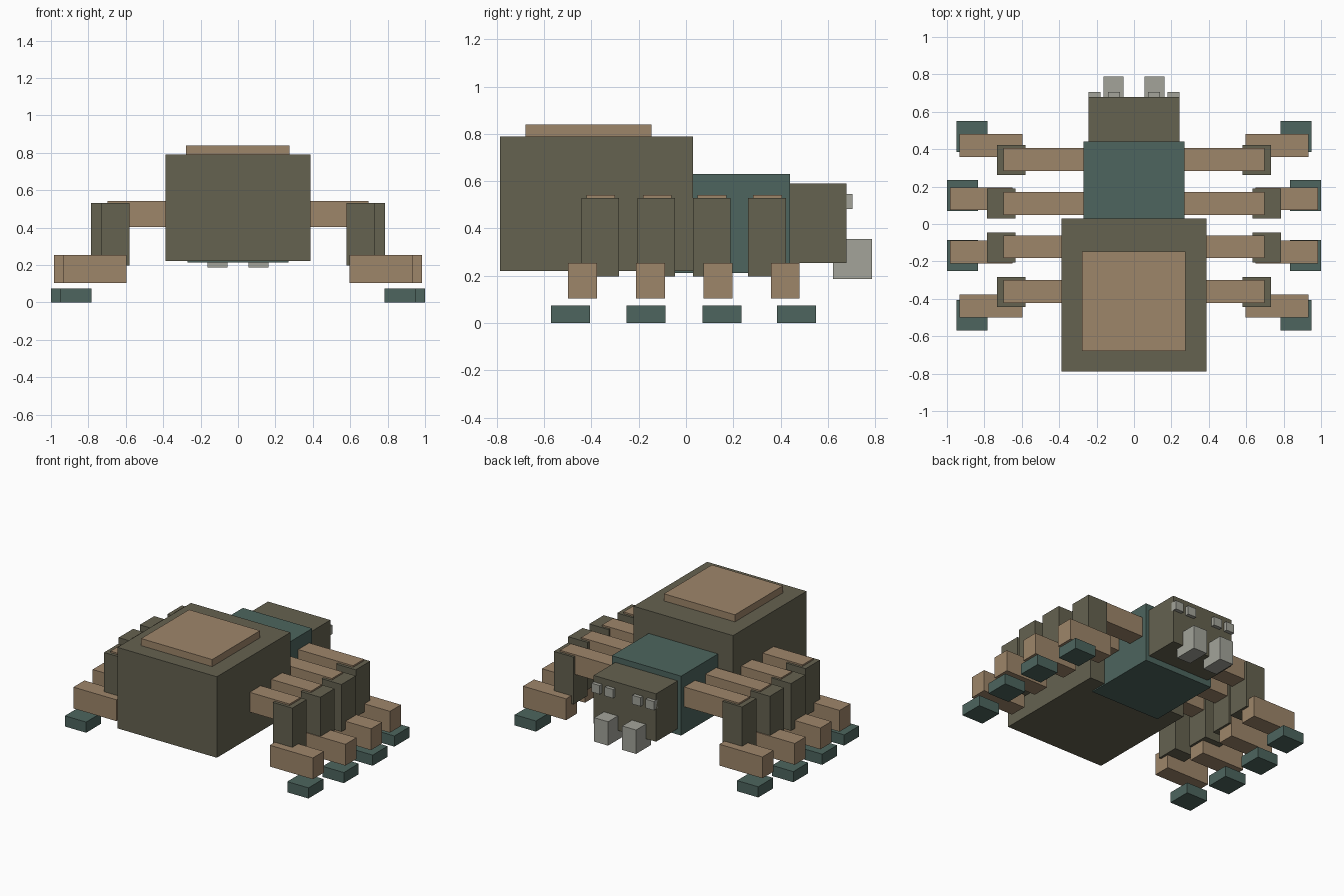
import bpy
import bmesh

if "Cube" in bpy.data.objects:
    bpy.data.objects.remove(bpy.data.objects["Cube"])


def material(name, r, g, b):
    """Flat material from 0-255 display values, stored as linear."""
    def lin(c):
        c /= 255
        return c / 12.92 if c <= 0.04045 else ((c + 0.055) / 1.055) ** 2.4
    m = bpy.data.materials.new(name)
    m.diffuse_color = (lin(r), lin(g), lin(b), 1)
    m.use_nodes = True
    m.node_tree.nodes["Principled BSDF"].inputs["Base Color"].default_value = m.diffuse_color
    return m


OLIVE = material("dark_olive", 101, 98, 80)
TAN = material("tan", 158, 134, 106)
TEAL = material("dark_teal", 77, 101, 94)
GREY = material("pale_grey", 163, 164, 154)


def box(name, mat, x, y, z):
    """Box spanning the given (min, max) ranges."""
    bm = bmesh.new()
    bmesh.ops.create_cube(bm, size=1)
    for v in bm.verts:
        v.co = [r[0] if c < 0 else r[1] for c, r in zip(v.co, (x, y, z))]
    mesh = bpy.data.meshes.new(name)
    bm.to_mesh(mesh)
    bm.free()
    mesh.materials.append(mat)
    obj = bpy.data.objects.new(name, mesh)
    bpy.context.collection.objects.link(obj)
    return obj


def pair(name, mat, x, y, z):
    """Matching boxes on the right and left sides."""
    box(name + "_right", mat, x, y, z)
    box(name + "_left", mat, (-x[1], -x[0]), y, z)


def span(centre, size):
    return (centre - size / 2, centre + size / 2)


# Body
box("abdomen", OLIVE, (-0.387, 0.387), (-0.788, 0.03), (0.22, 0.79))
box("back_plate", TAN, (-0.278, 0.275), (-0.68, -0.147), (0.78, 0.84))
box("thorax", TEAL, (-0.27, 0.27), (-0.09, 0.44), (0.212, 0.63))
box("head", OLIVE, (-0.243, 0.243), (0.43, 0.68), (0.253, 0.59))

# Face
pair("fang", GREY, (0.055, 0.163), (0.622, 0.788), (0.187, 0.355))
pair("inner_eye", GREY, (0.075, 0.14), (0.66, 0.705), (0.483, 0.545))
pair("outer_eye", GREY, (0.178, 0.243), (0.66, 0.705), (0.483, 0.545))

# Legs: name, outward shift, y centres of thigh, knee, shin and foot
legs = [
    ("front", 0.0, 0.345, 0.343, 0.42, 0.468),
    ("mid_front", 0.052, 0.11, 0.109, 0.135, 0.152),
    ("mid_rear", 0.052, -0.122, -0.126, -0.15, -0.169),
    ("rear", 0.0, -0.361, -0.363, -0.438, -0.488),
]
for name, dx, thigh_y, knee_y, shin_y, foot_y in legs:
    pair(name + "_thigh", TAN, (0.2, 0.697), span(thigh_y, 0.122), (0.402, 0.541))
    pair(name + "_knee", OLIVE, (0.581 + dx, 0.733 + dx), span(knee_y, 0.16), (0.197, 0.53))
    pair(name + "_shin", TAN, (0.597 + dx, 0.932 + dx), span(shin_y, 0.122), (0.104, 0.254))
    pair(name + "_foot", TEAL, (0.787 + dx - 0.004, 0.952 + dx - 0.004), span(foot_y, 0.165), (0, 0.075))
